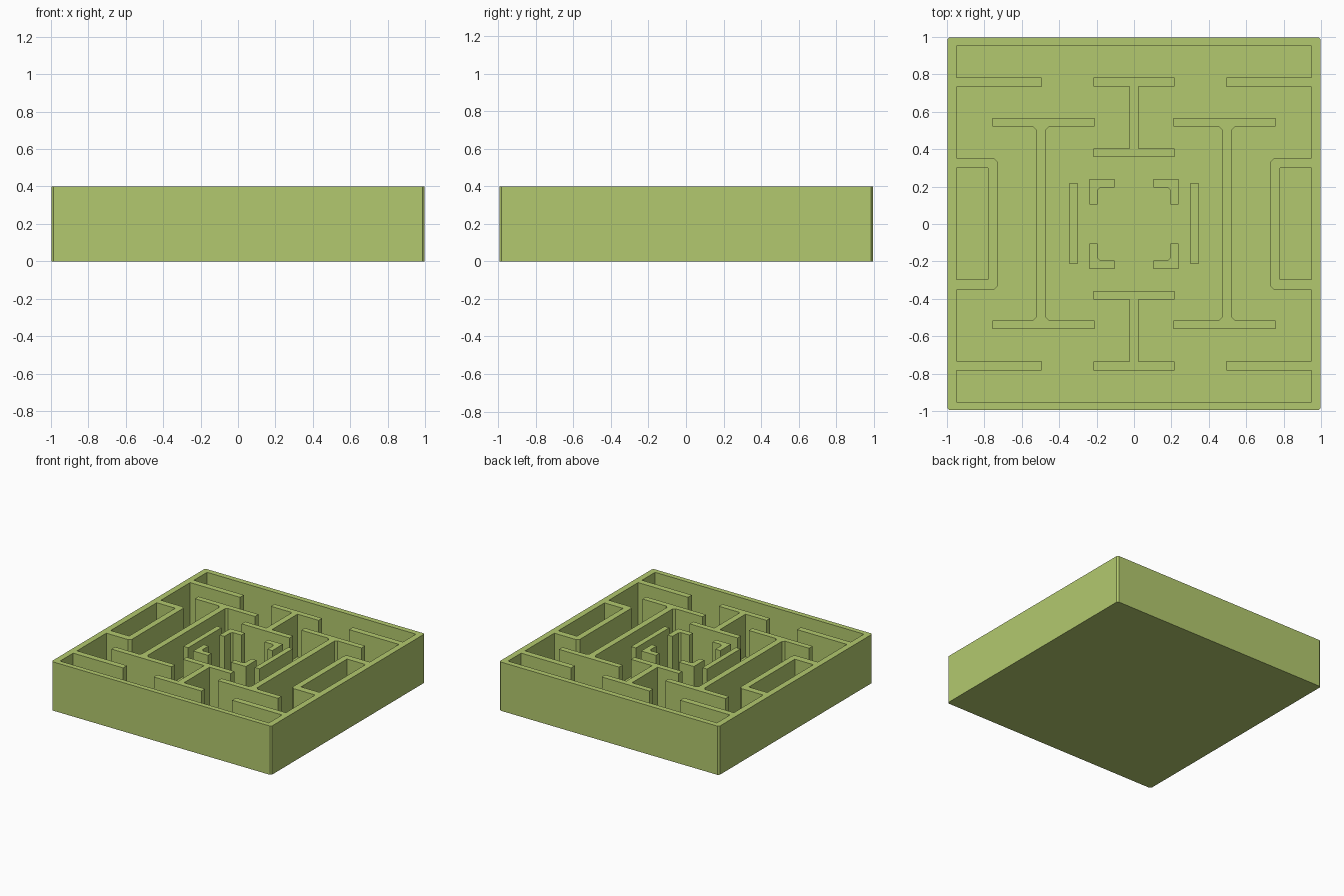
import bpy, bmesh

if "Cube" in bpy.data.objects:
    bpy.data.objects.remove(bpy.data.objects["Cube"])

HEIGHT, FLOOR = 0.40, 0.05

green = bpy.data.materials.new("light_green")
green.diffuse_color = (0.45, 0.584, 0.156, 1)
green.use_nodes = True
green.node_tree.nodes["Principled BSDF"].inputs["Base Color"].default_value = green.diffuse_color


def prism(name, outline, z0, z1):
    """Extrude a flat outline from z0 to z1."""
    bm = bmesh.new()
    face = bm.faces.new([bm.verts.new((x, y, z0)) for x, y in outline])
    ext = bmesh.ops.extrude_face_region(bm, geom=[face])
    for v in ext["geom"]:
        if isinstance(v, bmesh.types.BMVert):
            v.co.z = z1
    bmesh.ops.recalc_face_normals(bm, faces=bm.faces)
    mesh = bpy.data.meshes.new(name)
    bm.to_mesh(mesh)
    bm.free()
    mesh.materials.append(green)
    obj = bpy.data.objects.new(name, mesh)
    bpy.context.collection.objects.link(obj)
    return obj


def rect(x0, x1, y0, y1, c=0.0):
    """Rectangle outline with optional cut corners."""
    if not c:
        return [(x0, y0), (x1, y0), (x1, y1), (x0, y1)]
    return [(x0 + c, y0), (x1 - c, y0), (x1, y0 + c), (x1, y1 - c),
            (x1 - c, y1), (x0 + c, y1), (x0, y1 - c), (x0, y0 + c)]


def four_way(quarter):
    """Mirror a quarter outline into a closed loop around the centre."""
    right = quarter + [(x, -y) for x, y in reversed(quarter)]
    return right + [(-x, y) for x, y in reversed(right)]


def i_wall(name, cx, cy, half_bar, half_len, stem_cx, c=0.0):
    """Wall shaped like a capital I: two bars joined by a stem."""
    t, s = 0.046, 0.025
    q = [(half_bar, half_len), (half_bar, half_len - t)]
    stem = [(s + c, half_len - t), (s, half_len - t - c)] if c else [(s, half_len - t)]
    off = stem_cx - cx
    pr = [(x + cx, y) for x, y in q] + [(x + stem_cx, y) for x, y in stem]
    pl = [(-x + cx, y) for x, y in q] + [(-x + stem_cx, y) for x, y in stem]
    loop = (pr + [(x, -y) for x, y in reversed(pr)]
            + [(x, -y) for x, y in pl] + list(reversed(pl)))
    return prism(name, [(x, y + cy) for x, y in loop], FLOOR - 0.005, HEIGHT)


# Tray: solid block with the outer channel and side pockets cut out
tray = prism("tray", rect(-0.998, 0.998, -0.995, 0.998, 0.012), 0, HEIGHT)
channel = four_way([(0.948, 0.953), (0.948, 0.783), (0.495, 0.783), (0.495, 0.733),
                    (0.948, 0.733), (0.948, 0.354), (0.75, 0.354), (0.73, 0.334)])
cutters = [prism("channel_cutter", channel, FLOOR, 0.6)]
for side, s in (("left", -1), ("right", 1)):
    x0, x1 = sorted((s * 0.78, s * 0.948))
    cutters.append(prism(side + "_pocket_cutter", rect(x0, x1, -0.297, 0.3), FLOOR, 0.6))
for cutter in cutters:
    cutter.hide_render = True
    cutter.hide_viewport = True
    mod = tray.modifiers.new(cutter.name, "BOOLEAN")
    mod.operation = "DIFFERENCE"
    mod.solver = "EXACT"
    mod.object = cutter

# Short I walls at front and back
for side, s in (("front", -1), ("back", 1)):
    i_wall(side + "_i_wall", 0, s * 0.57, 0.217, 0.212, 0)

# Long I walls and straight walls at left and right
for side, s in (("left", -1), ("right", 1)):
    i_wall(side + "_long_i_wall", s * 0.483, 0.003, 0.273, 0.564, s * 0.497, 0.018)
    x0, x1 = sorted((s * 0.302, s * 0.345))
    prism(side + "_straight_wall", rect(x0, x1, -0.215, 0.22), FLOOR - 0.005, HEIGHT)

# Corner walls around the central square
corner = [(0.105, 0.195), (0.18, 0.195), (0.195, 0.18), (0.195, 0.103),
          (0.239, 0.103), (0.239, 0.24), (0.105, 0.24)]
for side, sx in (("left", -1), ("right", 1)):
    for end, sy in (("front", -1), ("back", 1)):
        prism(f"{end}_{side}_corner_wall",
              [(x * sx, y * sy) for x, y in corner], FLOOR - 0.005, HEIGHT)
